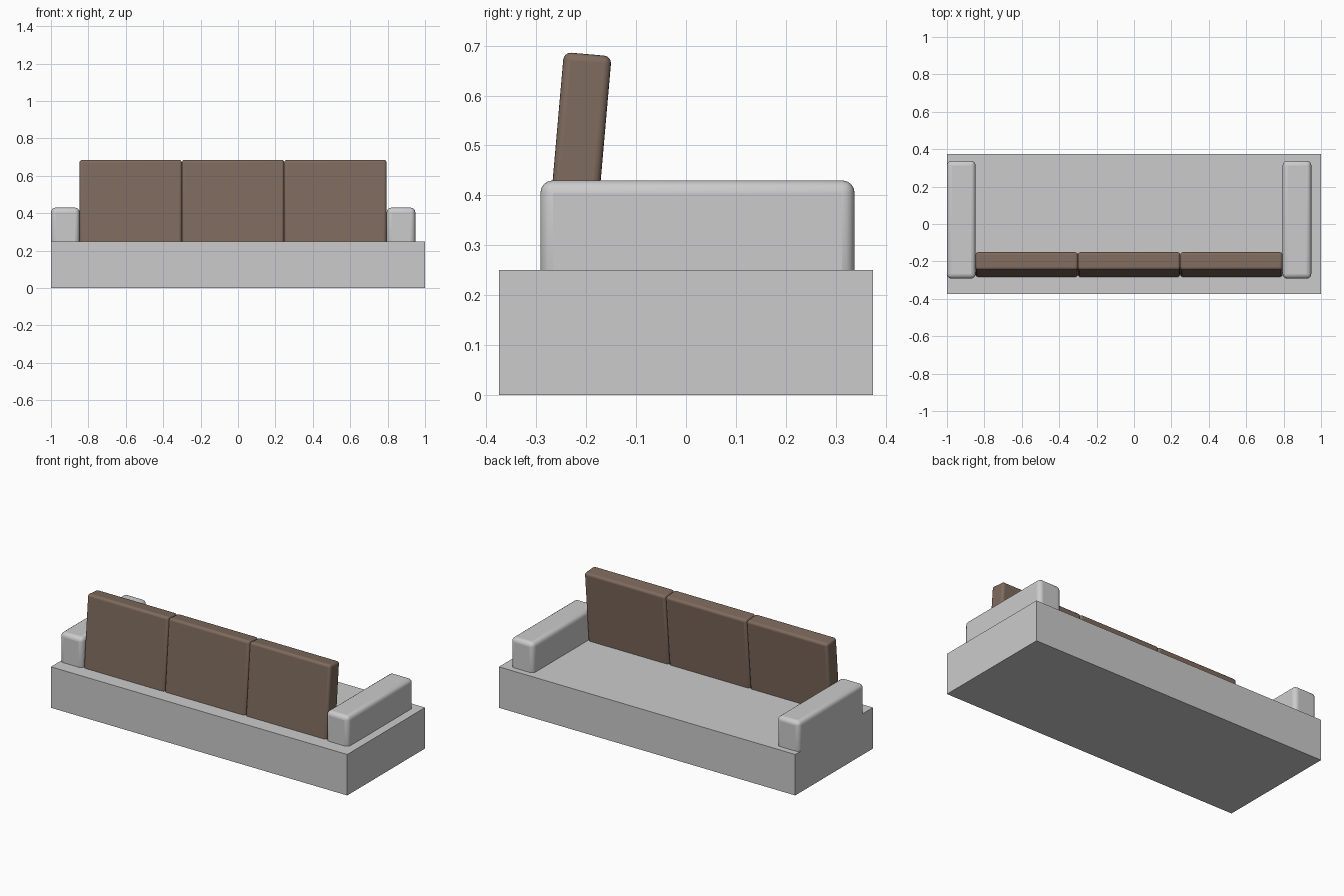
import bpy, math
from mathutils import Matrix, Vector

if "Cube" in bpy.data.objects:
    bpy.data.objects.remove(bpy.data.objects["Cube"])

brown = bpy.data.materials.new("brown_fabric")
brown.diffuse_color = (0.21, 0.145, 0.11, 1)
brown.use_nodes = True
brown.node_tree.nodes["Principled BSDF"].inputs["Base Color"].default_value = brown.diffuse_color


def box(name, lo, hi, bevel=0.0, mat=None):
    """Axis-aligned box between two corners, optionally with rounded edges."""
    lo, hi = Vector(lo), Vector(hi)
    bpy.ops.mesh.primitive_cube_add(size=1)
    ob = bpy.context.object
    ob.name = name
    ob.data.transform(Matrix.Translation((lo + hi) / 2) @ Matrix.Diagonal((*(hi - lo), 1)))
    if bevel:
        mod = ob.modifiers.new("rounding", 'BEVEL')
        mod.width = bevel
        mod.segments = 4
        bpy.ops.object.shade_smooth_by_angle(angle=math.radians(40))
    if mat:
        ob.data.materials.append(mat)
    return ob


# Base platform
box("base", (-1, -0.375, 0), (1, 0.375, 0.25))

# Armrests, sunk slightly into the base
for side, x in (("left", -1.0), ("right", 0.795)):
    box(f"{side}_armrest", (x, -0.292, 0.22), (x + 0.153, 0.338, 0.43), 0.025)

# Back cushions, tilted about the middle of their top edge
width = 0.547
for i in range(3):
    x = -0.847 + i * width
    cushion = box(f"back_cushion_{i + 1}", (x, -0.048, -0.47), (x + width, 0.048, 0),
                  0.015, brown)
    cushion.location = (0, -0.197, 0.683)
    cushion.rotation_euler.x = math.radians(-5)
